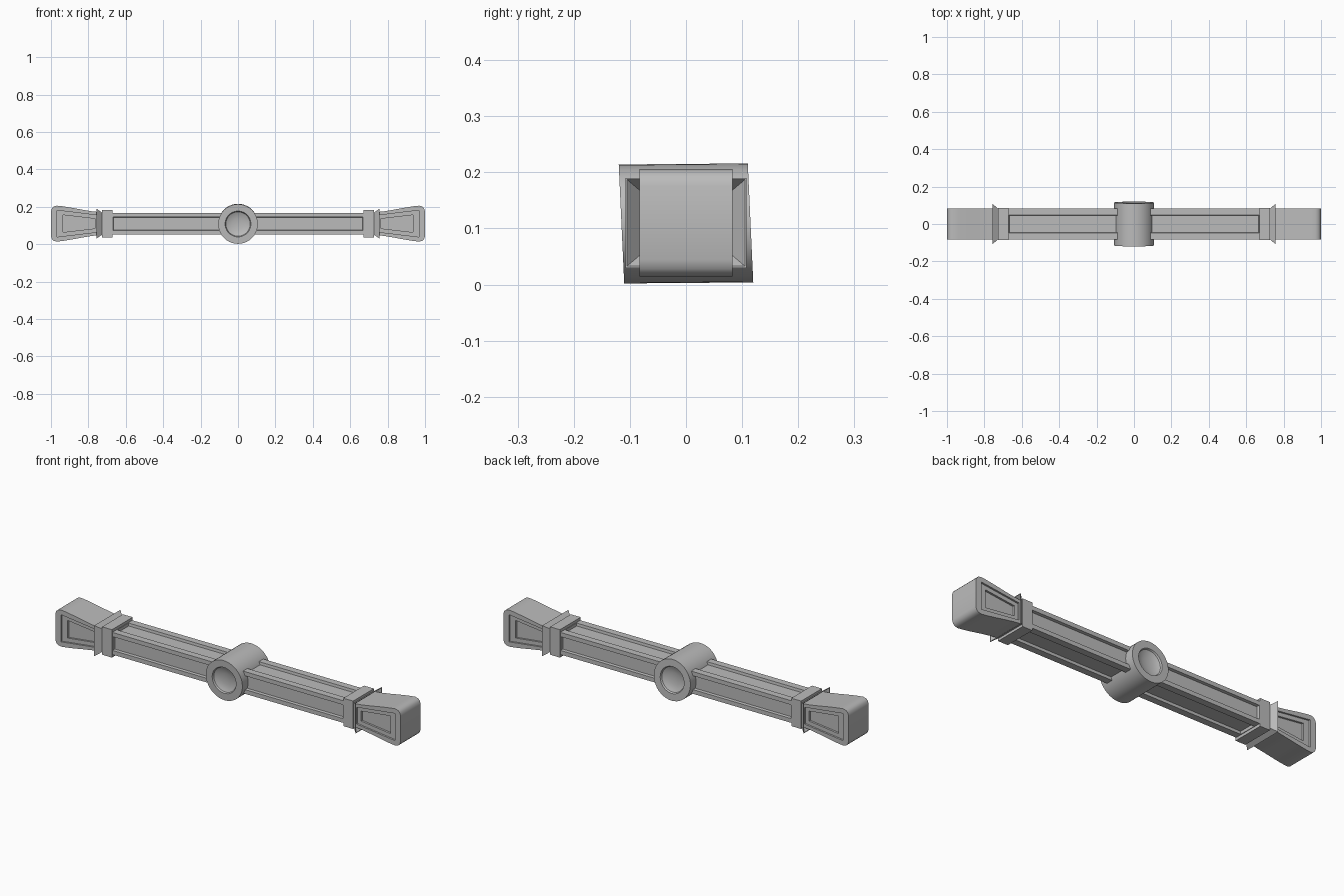
import bpy, bmesh, math
from mathutils import Matrix

if "Cube" in bpy.data.objects:
    bpy.data.objects.remove(bpy.data.objects["Cube"])

MID = 0.11  # height of the long axis

steel = bpy.data.materials.new("plain grey")
steel.use_nodes = True
GREY = (0.5, 0.5, 0.5, 1)
steel.diffuse_color = GREY
steel.node_tree.nodes["Principled BSDF"].inputs["Base Color"].default_value = GREY


def finish(name, bm, smooth=False):
    bmesh.ops.recalc_face_normals(bm, faces=bm.faces)
    mesh = bpy.data.meshes.new(name)
    bm.to_mesh(mesh)
    bm.free()
    obj = bpy.data.objects.new(name, mesh)
    bpy.context.collection.objects.link(obj)
    mesh.materials.append(steel)
    if smooth:
        bpy.ops.object.select_all(action="DESELECT")
        obj.select_set(True)
        bpy.context.view_layer.objects.active = obj
        bpy.ops.object.shade_smooth_by_angle(angle=math.radians(35))
    return obj


def box(bm, x0, x1, hy, hz):
    m = Matrix.Translation(((x0 + x1) / 2, 0, MID))
    m = m @ Matrix.Diagonal((abs(x1 - x0), 2 * hy, 2 * hz, 1))
    bmesh.ops.create_cube(bm, size=1, matrix=m)
    bm.normal_update()


def recess(bm, faces, width, depth, end):
    """Sink a panel into each face, stopping at x = end near the collar."""
    for f in faces:
        n = f.normal.copy()
        bmesh.ops.inset_region(bm, faces=[f], thickness=width, use_even_offset=True)
        for v in f.verts:
            if abs(v.co.x) > 0.5:
                v.co.x = end
        bmesh.ops.inset_region(bm, faces=[f], thickness=0.002, use_even_offset=True)
        bmesh.ops.translate(bm, verts=f.verts, vec=-n * depth)


def faces_along(bm, axis):
    return [f for f in bm.faces if abs(f.normal[axis]) > 0.99]


def prism(bm, back, front):
    """Closed solid between two matching loops of vertices."""
    n = len(back)
    bm.faces.new(back)
    bm.faces.new(front)
    for i in range(n):
        j = (i + 1) % n
        bm.faces.new((back[i], back[j], front[j], front[i]))


# Flared head outline with rounded outer corners
TOP = [(0.725, 0.060), (0.775, 0.065), (0.83, 0.074), (0.89, 0.085), (0.94, 0.093),
       (0.968, 0.096), (0.985, 0.092), (0.995, 0.082), (1.0, 0.066)]
HEAD = TOP + [(x, -z) for x, z in reversed(TOP)]

for side, label in ((1, "left"), (-1, "right")):
    # Shaft arm with a sunken panel on each long side
    bm = bmesh.new()
    box(bm, 0.02 * side, 0.69 * side, 0.083, 0.058)
    front_back, top_bottom = faces_along(bm, 1), faces_along(bm, 2)
    recess(bm, front_back, 0.022, 0.015, 0.667 * side)
    recess(bm, top_bottom, 0.036, 0.014, 0.667 * side)
    finish(label + "_shaft", bm)

    # Square collar
    bm = bmesh.new()
    box(bm, 0.67 * side, 0.727 * side, 0.086, 0.073)
    finish(label + "_collar", bm)

    # Thin open flare behind the head
    bm = bmesh.new()
    loops = []
    for x, hy, hz in ((0.725, 0.081, 0.058), (0.757, 0.108, 0.08),
                      (0.757, 0.105, 0.077), (0.729, 0.079, 0.055)):
        loops.append([bm.verts.new((x * side, sy * hy, MID + sz * hz))
                      for sy, sz in ((1, 1), (-1, 1), (-1, -1), (1, -1))])
    for k in range(4):
        a, b = loops[k], loops[(k + 1) % 4]
        for i in range(4):
            j = (i + 1) % 4
            bm.faces.new((a[i], a[j], b[j], b[i]))
    finish(label + "_flare", bm)

    # Flared head
    bm = bmesh.new()
    prism(bm, *[[bm.verts.new((x * side, y, MID + z)) for x, z in HEAD]
                for y in (-0.083, 0.083)])
    head = finish(label + "_head", bm, smooth=True)

    # Cutters sink two nested trapezoids into the head, front and back
    for tag, x0, x1, h0, h1, depth_y in (("outer", 0.745, 0.967, 0.044, 0.071, 0.074),
                                         ("inner", 0.765, 0.935, 0.026, 0.046, 0.064)):
        outline = ((x0, h0), (x1, h1), (x1, -h1), (x0, -h0))
        bm = bmesh.new()
        for s in (-1, 1):
            prism(bm, *[[bm.verts.new((x * side, s * y, MID + z)) for x, z in outline]
                        for y in (depth_y, 0.12)])
        cutter = finish(label + "_head_" + tag + "_cutter", bm)
        cutter.hide_render = True
        cutter.hide_viewport = True
        mod = head.modifiers.new(tag + " panel", "BOOLEAN")
        mod.operation = "DIFFERENCE"
        mod.solver = "EXACT"
        mod.object = cutter

# Round hub through the middle, dished at both ends and leaning slightly
half = [(0.0, 0.094), (0.03, 0.096), (0.052, 0.101), (0.065, 0.107), (0.069, 0.115),
        (0.106, 0.115)]
outline = half + [(r, -y) for r, y in reversed(half)]
bm = bmesh.new()
verts = [bm.verts.new((r, y, 0)) for r, y in outline]
edges = [bm.edges.new(pair) for pair in zip(verts, verts[1:])]
bmesh.ops.spin(bm, geom=verts + edges, cent=(0, 0, 0), axis=(0, 1, 0),
               angle=2 * math.pi, steps=40)
bmesh.ops.remove_doubles(bm, verts=bm.verts, dist=0.0001)
lean = Matrix.Identity(4)
lean[1][2] = -0.046
lean[2][1] = 0.008
bmesh.ops.transform(bm, verts=bm.verts, matrix=Matrix.Translation((0, 0, 0.109)) @ lean)
finish("hub", bm, smooth=True)
